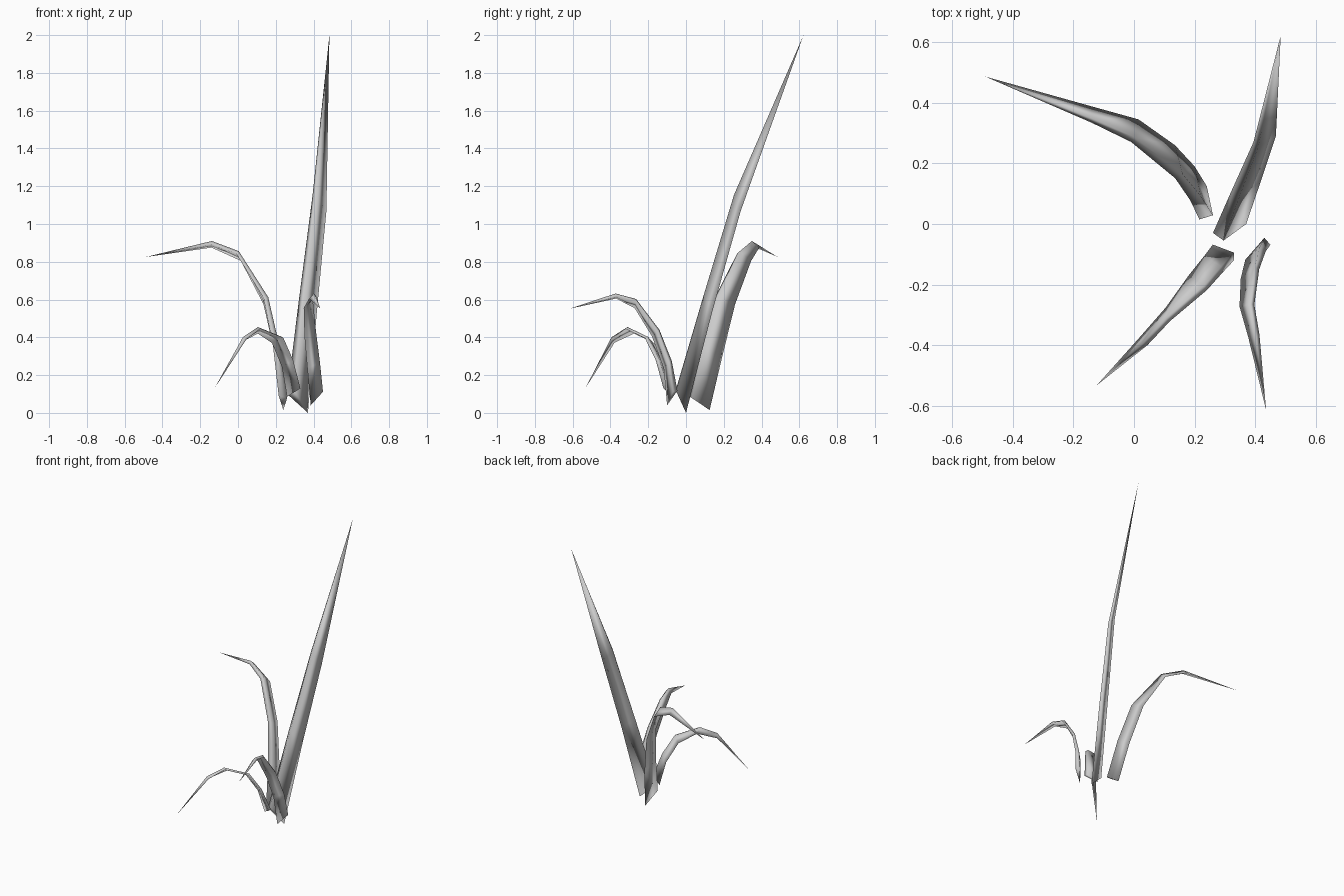
import bpy, bmesh
from mathutils import Vector


def blade(name, gap, end_gap, stations, tip):
    """Folded leaf: each station gives (middle of the two rims, spine); rims part by +-gap."""
    bm = bmesh.new()
    gap, end_gap = Vector(gap), Vector(end_gap)
    rings = []
    for k, (rim, spine) in enumerate(stations):
        rim, spine = Vector(rim), Vector(spine)
        g = gap.lerp(end_gap, k / (len(stations) - 1))
        rings.append([bm.verts.new(p) for p in (rim - g, spine, rim + g)])
    for a, b in zip(rings, rings[1:]):
        for i in range(3):
            j = (i + 1) % 3
            bm.faces.new((a[i], a[j], b[j], b[i]))
    # pointed tip and closed foot
    top, last = bm.verts.new(tip), rings[-1]
    for i in range(3):
        bm.faces.new((last[i], last[(i + 1) % 3], top))
    bm.faces.new(rings[0][::-1])
    bmesh.ops.recalc_face_normals(bm, faces=bm.faces[:])
    for f in bm.faces:
        f.smooth = True
    mesh = bpy.data.meshes.new(name)
    bm.to_mesh(mesh)
    bm.free()
    obj = bpy.data.objects.new(name, mesh)
    bpy.context.collection.objects.link(obj)
    return obj


# tall upright blade
blade("tall_blade", (.0175, -.0125, .01), (.008, -.008, .004), [
    ((.278, -.042, .11), (.37, 0, 0)),
    ((.337, .105, .62), (.418, .14, .54)),
    ((.402, .262, 1.15), (.468, .29, 1.07)),
], (.484, .622, 2.0))

# long blade arching to the back left
blade("back_left_blade", (.0225, .007, -.005), (.002, .007, .010), [
    ((.238, .022, .085), (.24, .125, .015)),
    ((.203, .085, .35), (.20, .19, .29)),
    ((.148, .158, .61), (.135, .26, .575)),
    ((-.003, .278, .85), (.015, .345, .805)),
    ((-.14, .342, .90), (-.14, .388, .875)),
], (-.49, .486, .825))

# short blade drooping to the front left
blade("front_left_blade", (0, .0125, 0), (-.009, .003, .006), [
    ((.33, -.107, .13), (.26, -.068, .085)),
    ((.29, -.15, .28), (.232, -.105, .245)),
    ((.236, -.21, .40), (.18, -.17, .37)),
    ((.112, -.315, .45), (.105, -.275, .420)),
    ((.035, -.397, .395), (.015, -.378, .372)),
], (-.123, -.532, .132))

# short blade arching to the front
blade("front_blade", (.01, -.0115, -.003), (.006, .003, -.007), [
    ((.44, -.057, .115), (.385, -.10, .04)),
    ((.425, -.083, .27), (.367, -.118, .235)),
    ((.405, -.145, .435), (.352, -.18, .405)),
    ((.39, -.265, .597), (.348, -.272, .555)),
    ((.408, -.37, .625), (.376, -.37, .605)),
], (.436, -.615, .552))
